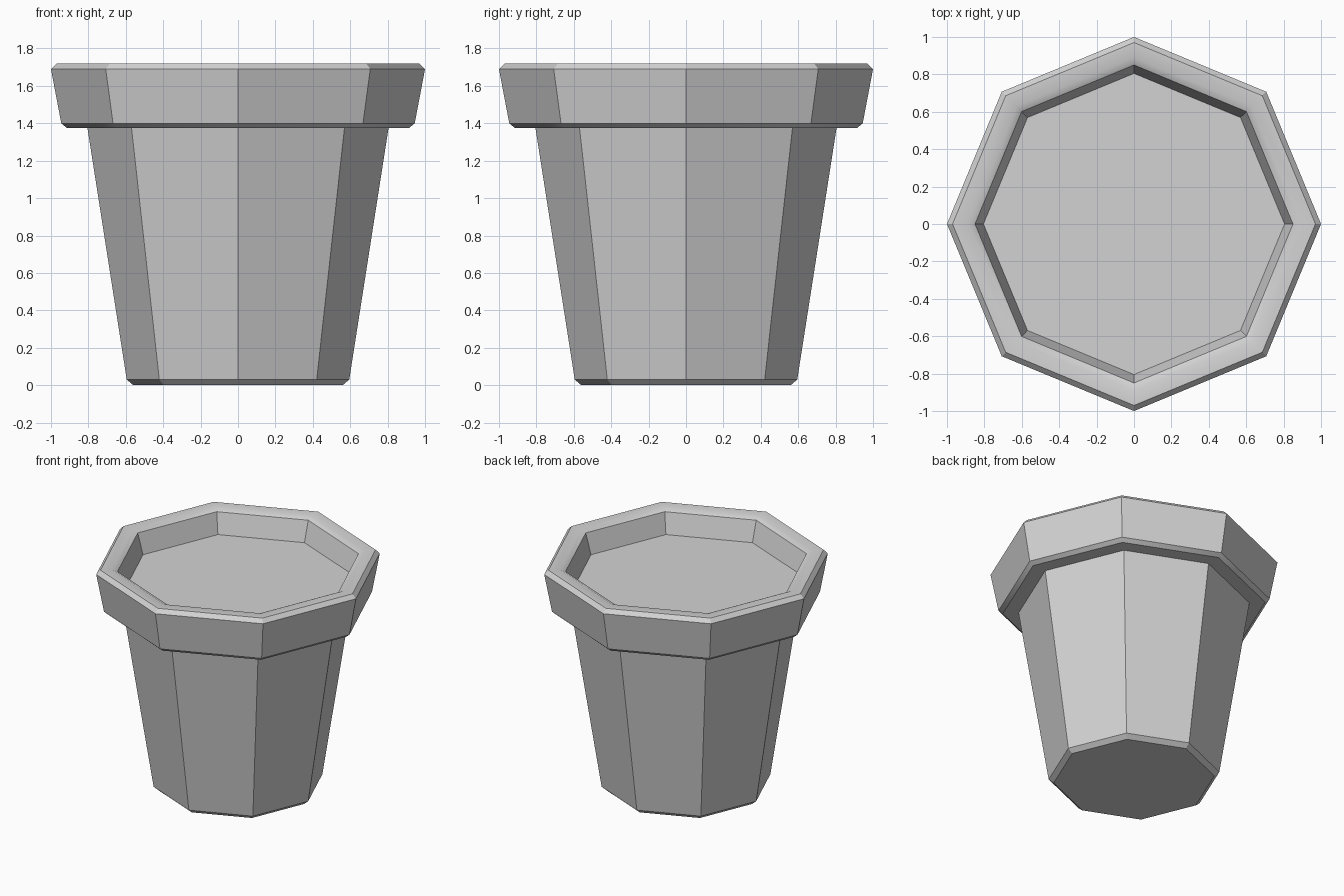
import bpy
import bmesh
from math import cos, sin, pi, radians

SIDES = 8

cube = bpy.data.objects.get("Cube")
if cube:
    bpy.data.objects.remove(cube, do_unlink=True)

grey = bpy.data.materials.new("plain grey")
grey.use_nodes = True
colour = (0.65, 0.65, 0.65, 1)
grey.diffuse_color = colour
grey.node_tree.nodes["Principled BSDF"].inputs["Base Color"].default_value = colour


def lathe(name, profile):
    """Turn a (radius, height) profile into a faceted solid, capped at both ends."""
    bm = bmesh.new()
    rings = [[bm.verts.new((r * cos(2 * pi * i / SIDES), r * sin(2 * pi * i / SIDES), z))
              for i in range(SIDES)] for r, z in profile]
    for low, high in zip(rings, rings[1:]):
        for i in range(SIDES):
            j = (i + 1) % SIDES
            bm.faces.new((low[i], low[j], high[j], high[i]))
    bm.faces.new(rings[0][::-1])
    bm.faces.new(rings[-1])
    bmesh.ops.recalc_face_normals(bm, faces=bm.faces)
    mesh = bpy.data.meshes.new(name)
    bm.to_mesh(mesh)
    bm.free()
    mesh.materials.append(grey)
    obj = bpy.data.objects.new(name, mesh)
    bpy.context.collection.objects.link(obj)
    bpy.ops.object.select_all(action='DESELECT')
    obj.select_set(True)
    bpy.context.view_layer.objects.active = obj
    bpy.ops.object.shade_smooth_by_angle(angle=radians(30))
    return obj


# Bevelled foot, tapered body, overhanging rim and recessed soil level in one profile
lathe("flower_pot", [
    (0.56, 0.0), (0.595, 0.03),
    (0.805, 1.375), (0.915, 1.375), (0.945, 1.40),
    (1.0, 1.69), (0.97, 1.72),
    (0.89, 1.72), (0.85, 1.70),
    (0.805, 1.545),
])
